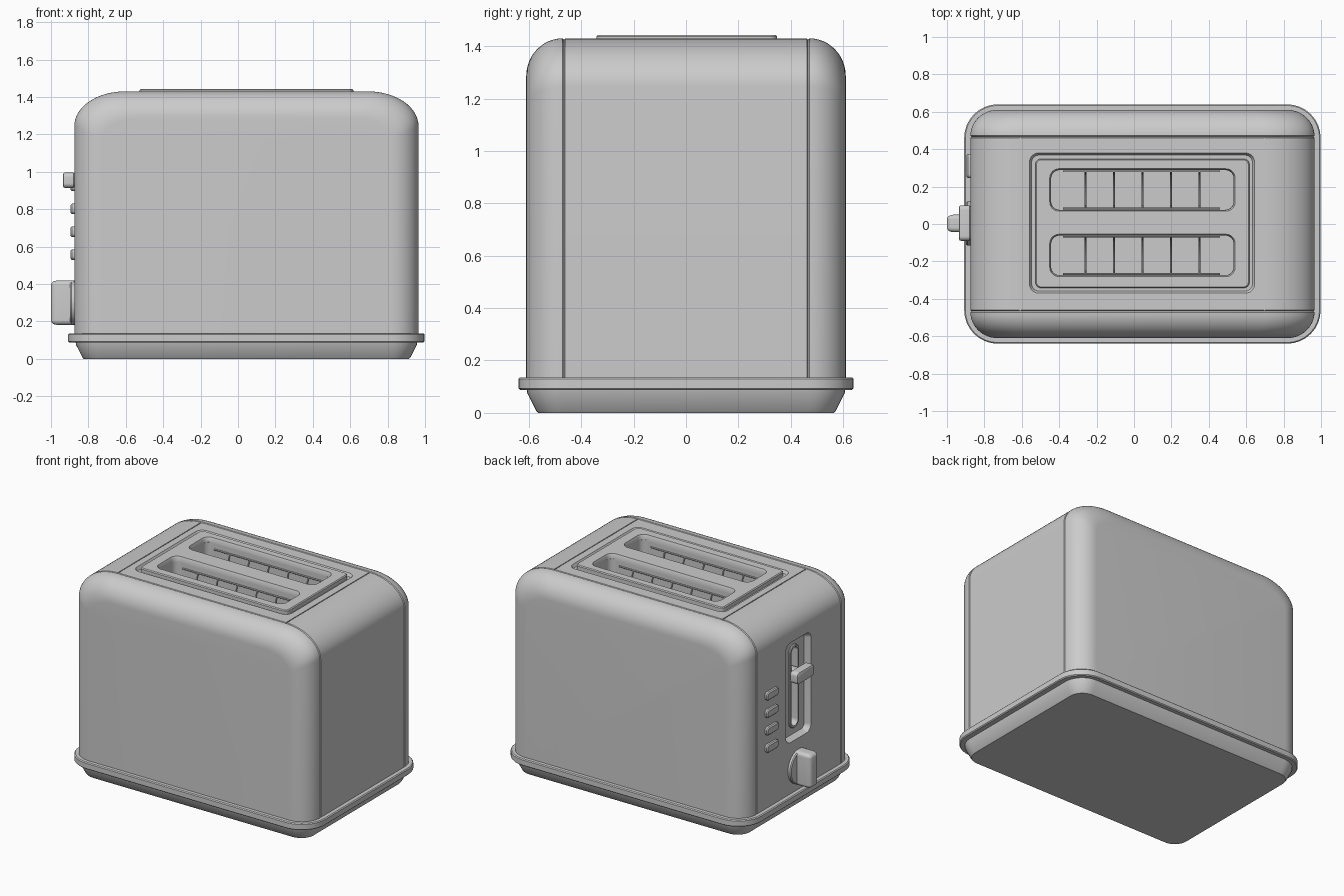
import bpy, bmesh, math

if "Cube" in bpy.data.objects:
    bpy.data.objects.remove(bpy.data.objects["Cube"])

CX = 0.045                    # body centre along x
SLOTS_Y = (0.182, -0.168)     # bread slot centres
SLOT_X = 0.045


def smooth(ob, angle=30):
    bpy.ops.object.select_all(action='DESELECT')
    ob.select_set(True)
    bpy.context.view_layer.objects.active = ob
    bpy.ops.object.shade_smooth_by_angle(angle=math.radians(angle))
    return ob


def loft(name, loops):
    """Solid skinned through equal-length closed loops, capped at both ends."""
    bm = bmesh.new()
    rings = [[bm.verts.new(p) for p in loop] for loop in loops]
    n = len(rings[0])
    for a, b in zip(rings, rings[1:]):
        for i in range(n):
            j = (i + 1) % n
            bm.faces.new((a[i], a[j], b[j], b[i]))
    bm.faces.new(rings[0])
    bm.faces.new(rings[-1])
    bmesh.ops.recalc_face_normals(bm, faces=bm.faces)
    me = bpy.data.meshes.new(name)
    bm.to_mesh(me)
    bm.free()
    ob = bpy.data.objects.new(name, me)
    bpy.context.collection.objects.link(ob)
    return smooth(ob)


def rrect(cu, cv, hu, hv, r, n=8):
    """Rounded rectangle in 2D; r is a radius or an (ru, rv) pair."""
    ru, rv = r if isinstance(r, tuple) else (r, r)
    pts = []
    for k, (su, sv) in enumerate(((1, 1), (-1, 1), (-1, -1), (1, -1))):
        for i in range(n + 1):
            a = (k + i / n) * math.pi / 2
            pts.append((cu + su * (hu - ru) + ru * math.cos(a),
                        cv + sv * (hv - rv) + rv * math.sin(a)))
    return pts


def block(name, axis, cu, cv, hu, hv, r, levels):
    """Rounded block along an axis; levels are (position, inset) pairs."""
    loops = []
    for w, d in levels:
        pts = rrect(cu, cv, hu - d, hv - d, max(r - d, 0.002))
        loops.append([(u, v, w) if axis == 'z' else (w, u, v) for u, v in pts])
    return loft(name, loops)


def cut(ob, cutters):
    for c in cutters:
        m = ob.modifiers.new("cut", 'BOOLEAN')
        m.operation, m.solver, m.object = 'DIFFERENCE', 'EXACT', c
        bpy.context.view_layer.objects.active = ob
        bpy.ops.object.modifier_apply(modifier=m.name)
    for c in cutters:
        bpy.data.objects.remove(c)
    smooth(ob)


def arch(y, d):
    """Body cross-section at y, inset by d: elliptical top corners."""
    x0, x1, z0, z1 = CX - 0.92 + d, CX + 0.92 - d, 0.13, 1.43 - d
    rx, rz, n = 0.27 - d * 0.5, 0.185 - d * 0.5, 16
    pts = [(x0, y, z0)]
    for i in range(n + 1):
        a = math.pi / 2 * i / n
        pts.append((x0 + rx - rx * math.cos(a), y, z1 - rz + rz * math.sin(a)))
    for i in range(n + 1):
        a = math.pi / 2 * (1 - i / n)
        pts.append((x1 - rx + rx * math.cos(a), y, z1 - rz + rz * math.sin(a)))
    return pts + [(x1, y, z0)]


# Base: tapered foot and projecting lip
block("base_foot", 'z', CX, 0, 0.915, 0.61, 0.14,
      [(0, 0.045), (0.008, 0.038), (0.075, 0.004), (0.1, 0)])
block("base_lip", 'z', CX, 0, 0.953, 0.64, 0.18,
      [(0.088, 0.006), (0.094, 0), (0.13, 0), (0.136, 0.006)])

# Rounded side shells, front and back
R = 0.145
for name, s in (("front_shell", -1), ("back_shell", 1)):
    loops = [arch(s * 0.466, 0.006), arch(s * 0.472, 0)]
    for i in range(1, 13):
        a = math.pi / 2 * i / 12
        loops.append(arch(s * (0.47 + (R - 0.005) * math.sin(a)), R * (1 - math.cos(a))))
    loft(name, loops)

# Centre band forming both ends and the top
band = loft("centre_band", [arch(-0.466, 0.006), arch(-0.461, 0),
                            arch(0.461, 0), arch(0.466, 0.006)])
cutters = [block("seam_cut", 'z', x, 0, 0.003, 0.5, 0.002, [(1.424, 0), (1.5, 0)])
           for x in (-0.608, 0.698)]
cutters.append(block("plate_cut", 'z', 0.043, 0.005, 0.602, 0.375, 0.05,
                     [(1.41, 0.012), (1.43, 0), (1.5, 0)]))
cutters += [block("slot_cut", 'z', SLOT_X, y, 0.488, 0.106, 0.045,
                  [(0.3, 0), (1.5, 0)]) for y in SLOTS_Y]
cutters.append(block("lever_recess_cut", 'x', 0.005, 0.845, 0.14, 0.35, 0.05,
                     [(-0.835, 0.02), (-0.876, 0), (-0.95, 0)]))
cutters.append(block("lever_slot_cut", 'x', 0.005, 0.85, 0.035, 0.275, 0.034,
                     [(-0.72, 0), (-0.95, 0)]))
cut(band, cutters)

# Raised plate around the bread slots
plate = block("slot_plate", 'z', 0.045, 0.003, 0.572, 0.345, 0.03,
              [(1.40, 0), (1.437, 0), (1.443, 0.006)])
cut(plate, [block("slot_cut", 'z', SLOT_X, y, 0.496, 0.114, 0.05,
                  [(1.3, 0.008), (1.425, 0.008), (1.444, 0), (1.5, 0)]) for y in SLOTS_Y])


def wire(name, paths, r=0.005):
    cu = bpy.data.curves.new(name, 'CURVE')
    cu.dimensions, cu.bevel_depth, cu.bevel_resolution = '3D', r, 1
    cu.use_fill_caps = True
    for pts in paths:
        sp = cu.splines.new('POLY')
        sp.points.add(len(pts) - 1)
        for p, co in zip(sp.points, pts):
            p.co = (*co, 1)
    ob = bpy.data.objects.new(name, cu)
    bpy.context.collection.objects.link(ob)


# Bread guard wires: hoops across each slot and long rods along its sides
for name, y in zip(("back_slot_guard", "front_slot_guard"), SLOTS_Y):
    paths = []
    for i in range(5):
        x = -0.26 + 0.1525 * i
        paths.append([(x, y - 0.1, 1.37), (x, y - 0.085, 1.34), (x, y - 0.085, 0.36),
                      (x, y + 0.085, 0.36), (x, y + 0.085, 1.34), (x, y + 0.1, 1.37)])
    for s in (-1, 1):
        paths.append([(-0.38, y + s * 0.1, 1.37), (0.46, y + s * 0.1, 1.37)])
    wire(name, paths)

# Lever track rim, stem and handle
rim = block("lever_track_rim", 'x', 0.005, 0.85, 0.052, 0.292, 0.051,
            [(-0.82, 0), (-0.842, 0), (-0.847, 0.005)])
cut(rim, [block("rim_cut", 'x', 0.005, 0.85, 0.035, 0.275, 0.034,
                [(-0.7, 0), (-0.95, 0)])])
block("lever_stem", 'x', 0.005, 0.95, 0.024, 0.03, 0.01, [(-0.74, 0), (-0.9, 0)])
block("lever_handle", 'x', 0.005, 0.955, 0.095, 0.041, 0.025,
      [(-0.872, 0.008), (-0.88, 0), (-0.925, 0), (-0.932, 0.003), (-0.936, 0.01)])

# Push buttons
for i in range(4):
    block(f"button_{i + 1}", 'x', 0.31, 0.557 + 0.1225 * i, 0.065, 0.028, 0.02,
          [(-0.86, 0), (-0.888, 0), (-0.895, 0.007)])

# Browning dial: round disc with a grip bar
block("dial_disc", 'x', 0.003, 0.3, 0.118, 0.118, 0.117,
      [(-0.86, 0), (-0.891, 0), (-0.897, 0.006)])
block("dial_grip", 'x', 0.003, 0.3, 0.047, 0.119, 0.025,
      [(-0.88, 0), (-0.965, 0), (-0.985, 0.004), (-0.995, 0.012), (-1.0, 0.022)])
